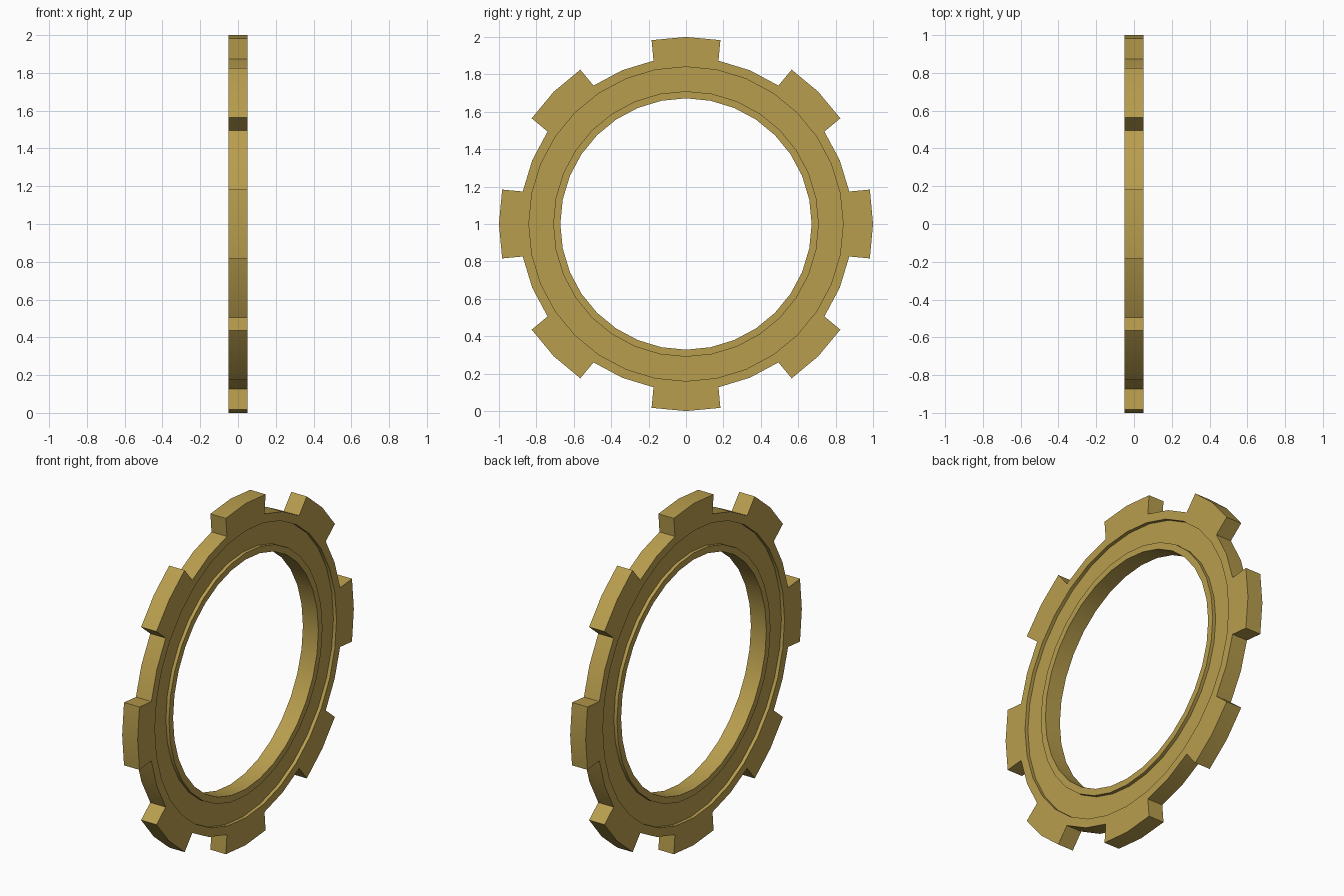
import bpy, bmesh, math

if "Cube" in bpy.data.objects:
    bpy.data.objects.remove(bpy.data.objects["Cube"])

N = 32            # sides of every circle
TEETH = 8
H = 0.05          # half thickness
GROOVE = 0.02     # groove depth on each side
R_ROOT, R_TIP = 0.89, 1.0
TIP_HALF = math.radians(10.6)

brass = bpy.data.materials.new("brass")
brass.diffuse_color = (0.48, 0.34, 0.075, 1)
brass.use_nodes = True
brass.node_tree.nodes["Principled BSDF"].inputs["Base Color"].default_value = brass.diffuse_color

# Ring cross-section (x, radius): hole, grooved face, root, grooved face
side = [(H, 0.672), (H, 0.71), (H - GROOVE, 0.71),
        (H - GROOVE, 0.84), (H, 0.84), (H, R_ROOT)]
profile = side + [(-x, r) for x, r in reversed(side)]


def point(x, r, a):
    return (x, r * math.sin(a), 1 + r * math.cos(a))


# Spin the section around the x axis
bm = bmesh.new()
rings = [[bm.verts.new(point(x, r, 2 * math.pi * i / N)) for x, r in profile]
         for i in range(N)]
tooth_faces = []
P = len(profile)
for i in range(N):
    a, b = rings[i], rings[(i + 1) % N]
    for j in range(P):
        k = (j + 1) % P
        f = bm.faces.new((a[j], a[k], b[k], b[j]))
        if j == len(side) - 1 and i % 4 in (0, 3):
            tooth_faces.append(f)

# Pull the teeth out of the rim
ext = bmesh.ops.extrude_face_region(bm, geom=tooth_faces)
bmesh.ops.delete(bm, geom=[f for f in tooth_faces if f.is_valid], context='FACES_ONLY')
pitch = 2 * math.pi / TEETH
for v in (g for g in ext["geom"] if isinstance(g, bmesh.types.BMVert)):
    ang = math.atan2(v.co.y, v.co.z - 1)
    mid = round(ang / pitch) * pitch
    d = max(-TIP_HALF, min(TIP_HALF, ang - mid))
    v.co = point(v.co.x, R_TIP, mid + d)

bmesh.ops.recalc_face_normals(bm, faces=bm.faces)
mesh = bpy.data.meshes.new("toothed_ring")
bm.to_mesh(mesh)
bm.free()
mesh.materials.append(brass)
ring = bpy.data.objects.new("toothed_ring", mesh)
bpy.context.collection.objects.link(ring)

# Smooth rims with sharp edges
bpy.context.view_layer.objects.active = ring
ring.select_set(True)
bpy.ops.object.shade_smooth_by_angle(angle=math.radians(30))
